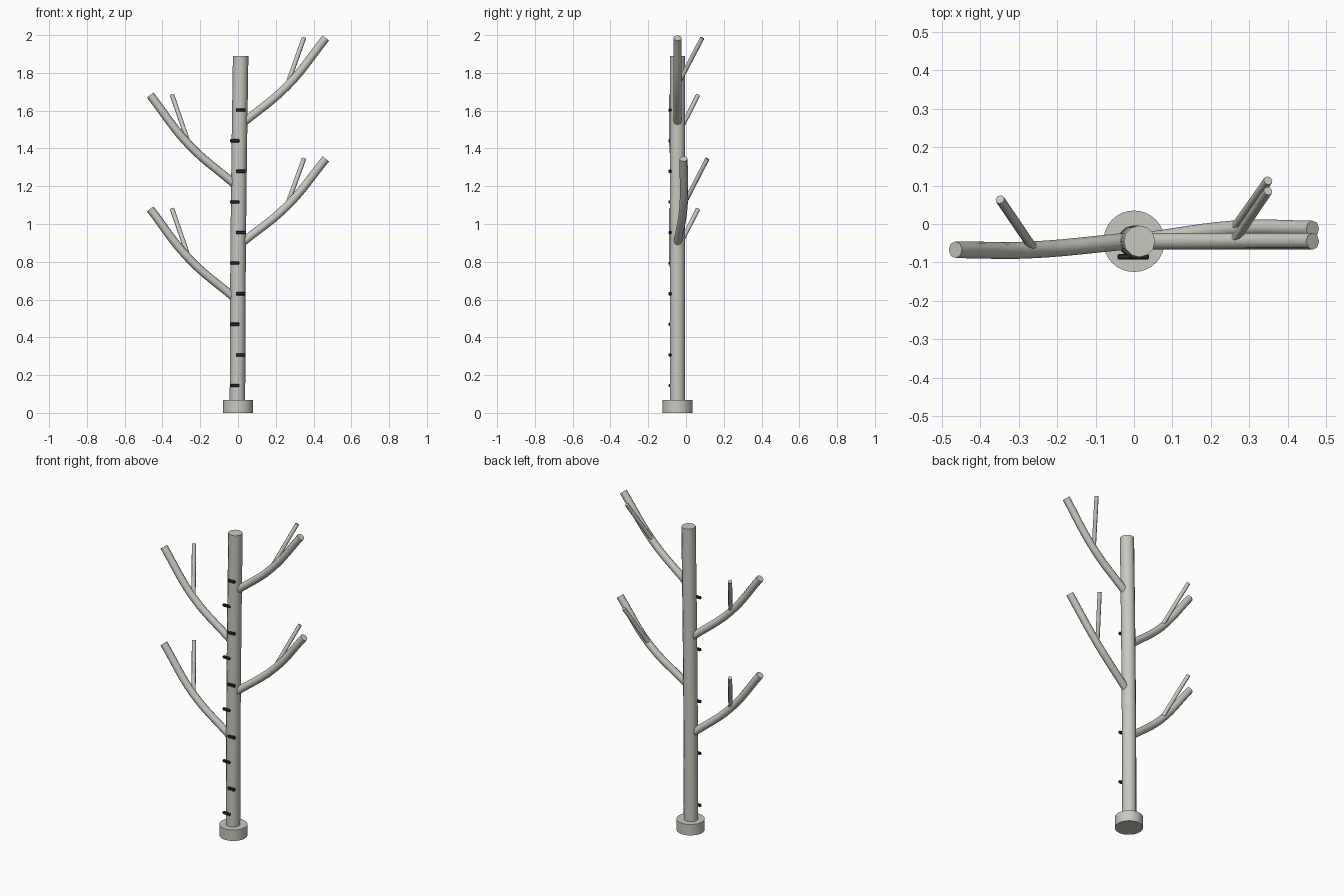
import bpy
import bmesh
from mathutils import Matrix

cube = bpy.data.objects.get("Cube")
if cube:
    bpy.data.objects.remove(cube, do_unlink=True)


def material(name, color):
    mat = bpy.data.materials.new(name)
    mat.use_nodes = True
    mat.diffuse_color = (*color, 1)
    bsdf = next(n for n in mat.node_tree.nodes if n.type == "BSDF_PRINCIPLED")
    bsdf.inputs["Base Color"].default_value = (*color, 1)
    return mat


BARK = material("pale grey bark", (0.58, 0.58, 0.53))
DARK = material("dark bark marks", (0.025, 0.025, 0.028))
CY = -0.045  # trunk axis depth


def smooth(obj):
    bpy.ops.object.select_all(action="DESELECT")
    obj.select_set(True)
    bpy.context.view_layer.objects.active = obj
    bpy.ops.object.shade_smooth_by_angle(angle=0.8)


def tube(name, points, radius, resolution=2):
    """Round limb swept along a smooth path, with closed ends."""
    curve = bpy.data.curves.new(name, "CURVE")
    curve.dimensions = "3D"
    curve.bevel_depth = radius
    curve.bevel_resolution = resolution
    curve.use_fill_caps = True
    curve.resolution_u = 6
    spline = curve.splines.new("BEZIER")
    spline.bezier_points.add(len(points) - 1)
    for bp, co in zip(spline.bezier_points, points):
        bp.co = co
        bp.handle_left_type = bp.handle_right_type = "AUTO"
    obj = bpy.data.objects.new(name, curve)
    bpy.context.collection.objects.link(obj)
    bpy.ops.object.select_all(action="DESELECT")
    obj.select_set(True)
    bpy.context.view_layer.objects.active = obj
    bpy.ops.object.convert(target="MESH")
    obj = bpy.context.view_layer.objects.active
    obj.data.materials.clear()
    obj.data.materials.append(BARK)
    smooth(obj)
    return obj


# Round foot
bpy.ops.mesh.primitive_cylinder_add(vertices=32, radius=0.08, depth=0.068,
                                    location=(0, CY, 0.034))
foot = bpy.context.object
foot.name = "round_foot"
foot.data.materials.append(BARK)
smooth(foot)

# Slightly leaning trunk
tube("trunk", [(-0.003, CY, 0.03), (-0.001, CY, 0.6),
               (0.005, CY, 1.25), (0.014, CY, 1.89)], 0.041, 4)

# Branches: name, side, base height, tip rise, outer depth, twig tip depth
branches = [
    ("left_lower", 1, 0.90, 0.445, -0.013, 0.113),
    ("left_upper", 1, 1.53, 0.455, CY, 0.086),
    ("right_lower", -1, 0.61, 0.47, -0.067, 0.064),
    ("right_upper", -1, 1.213, 0.47, -0.067, 0.064),
]
for name, side, z, rise, y, twig_y in branches:
    tube(name + "_branch", [(side * 0.02, CY, z),
                            (side * 0.26, y, z + rise * 0.44),
                            (side * 0.465, y, z + rise)], 0.022)
    tube(name + "_twig", [(side * 0.26, y, z + rise * 0.45),
                          (side * 0.349, twig_y, z + rise)], 0.012)

# Dark bars alternating up the front of the trunk
bm = bmesh.new()
for i in range(10):
    x = 0.014 if i % 2 else -0.018
    place = Matrix.Translation((x, -0.085, 0.145 + i * 0.162))
    bmesh.ops.create_cube(bm, size=1,
                          matrix=place @ Matrix.Diagonal((0.05, 0.014, 0.017, 1)))
mesh = bpy.data.meshes.new("bark_marks")
bm.to_mesh(mesh)
bm.free()
mesh.materials.append(DARK)
marks = bpy.data.objects.new("bark_marks", mesh)
bpy.context.collection.objects.link(marks)
bevel = marks.modifiers.new("soft edges", "BEVEL")
bevel.width = 0.003
bevel.segments = 1
